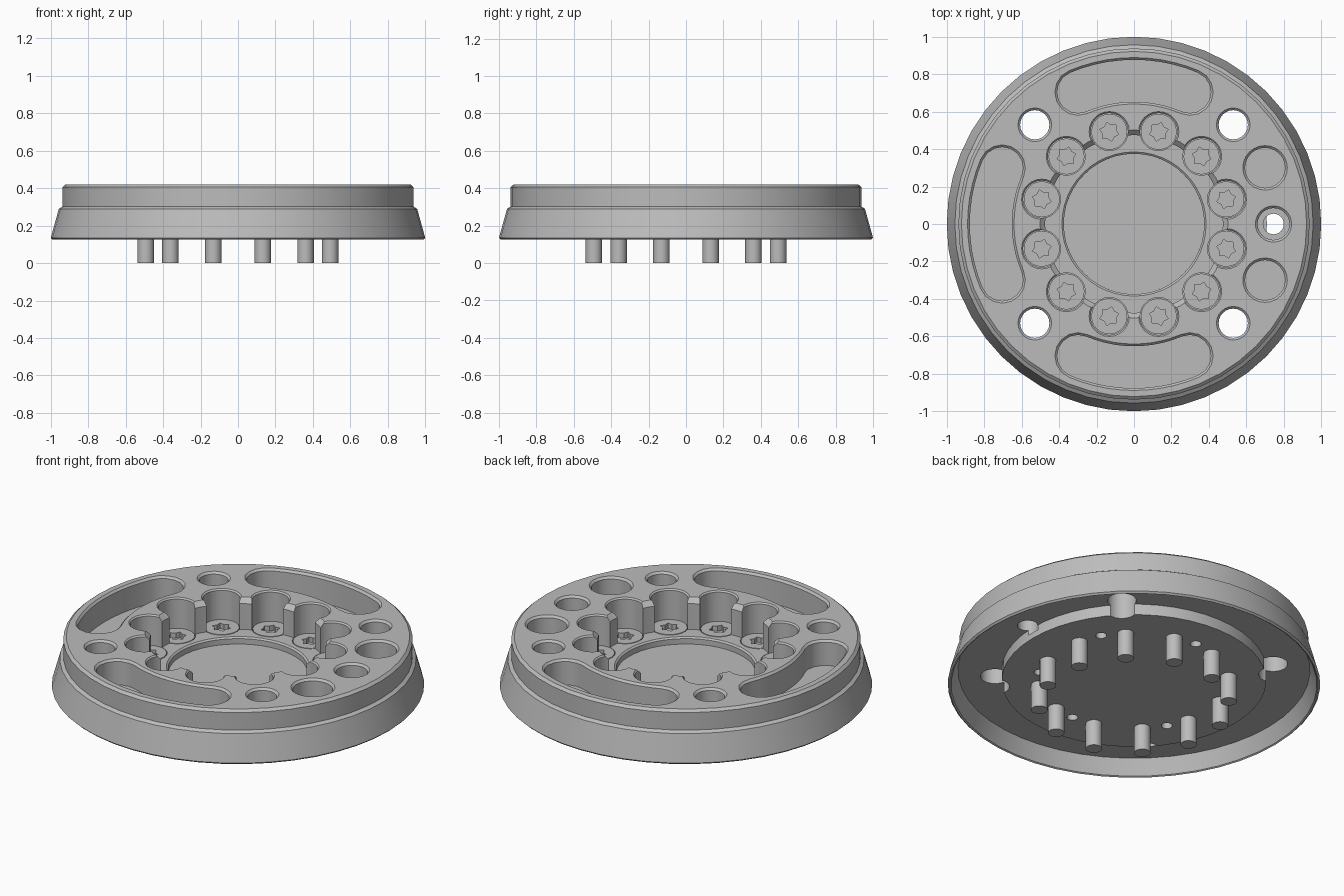
import bpy, bmesh
from math import sin, cos, pi, radians

cube = bpy.data.objects.get("Cube")
if cube:
    bpy.data.objects.remove(cube, do_unlink=True)

GREY = (0.5, 0.5, 0.5, 1)
metal = bpy.data.materials.new("plain_grey")
metal.use_nodes = True
metal.diffuse_color = GREY
metal.node_tree.nodes["Principled BSDF"].inputs["Base Color"].default_value = GREY

TOP = 0.42           # top face height
POCKET = 0.24        # pocket floor height
BOLT_RADIUS = 0.51   # bolt circle


def circle(r, cx=0, cy=0, sides=24):
    return [(cx + r * cos(2 * pi * i / sides), cy + r * sin(2 * pi * i / sides))
            for i in range(sides)]


def arc_slot(half_width, angle, radius=0.765, half_angle=radians(23), steps=10):
    """Outline of a curved slot with round ends."""
    pts = []
    for side in (1, -1):
        for i in range(steps + 1):
            a = angle + side * half_angle * (2 * i / steps - 1)
            r = radius + side * half_width
            pts.append((r * cos(a), r * sin(a)))
        end = angle + side * half_angle
        for i in range(1, 8):
            t = end + pi * i / 8 + (0 if side == 1 else pi)
            pts.append((radius * cos(end) + half_width * cos(t),
                        radius * sin(end) + half_width * sin(t)))
    return pts


def star(r, points=6):
    """Six-lobed drive socket outline."""
    n = points * 2
    return [((r if i % 2 == 0 else r * 0.7) * cos(2 * pi * i / n),
             (r if i % 2 == 0 else r * 0.7) * sin(2 * pi * i / n)) for i in range(n)]


def loft(bm, layers):
    """Close a solid through (outline, z) layers of equal point count."""
    rings = [[bm.verts.new((x, y, z)) for x, y in pts] for pts, z in layers]
    n = len(rings[0])
    for a, b in zip(rings, rings[1:]):
        for i in range(n):
            j = (i + 1) % n
            bm.faces.new((a[i], a[j], b[j], b[i]))
    bm.faces.new(rings[0][::-1])
    bm.faces.new(rings[-1])


def make(name, solids):
    bm = bmesh.new()
    for layers in solids:
        loft(bm, layers)
    bmesh.ops.recalc_face_normals(bm, faces=bm.faces)
    mesh = bpy.data.meshes.new(name)
    bm.to_mesh(mesh)
    bm.free()
    mesh.materials.append(metal)
    ob = bpy.data.objects.new(name, mesh)
    bpy.context.collection.objects.link(ob)
    return ob


def lathe(profile, sides):
    return [(circle(r, sides=sides), z) for r, z in profile]


def sunk(outline, floor, chamfer=0.012):
    """Cutter layers for a recess with a chamfered mouth; outline takes an offset."""
    over = 0.008
    return [(outline(0), floor), (outline(0), TOP - chamfer),
            (outline(chamfer + over), TOP + over)]


def round_hole(r, x, y, floor, chamfer=0.012):
    return sunk(lambda o: circle(r + o, x, y), floor, chamfer)


def cut(target, solids):
    cutter = make("cutter", solids)
    cutter.hide_render = True
    mod = target.modifiers.new("cut", "BOOLEAN")
    mod.operation = "DIFFERENCE"
    mod.solver = "EXACT"
    mod.object = cutter
    bpy.context.view_layer.objects.active = target
    bpy.ops.object.modifier_apply(modifier=mod.name)
    bpy.data.objects.remove(cutter, do_unlink=True)


def smooth(ob, degrees=28):
    bpy.ops.object.select_all(action="DESELECT")
    ob.select_set(True)
    bpy.context.view_layer.objects.active = ob
    bpy.ops.object.shade_smooth_by_angle(angle=radians(degrees))


def polar(r, degrees):
    return r * cos(radians(degrees)), r * sin(radians(degrees))


# Flanged disc with a hollow underside and a central boss
body = make("disc_body", [lathe([
    (0.71, 0.155), (0.71, 0.22), (0.945, 0.22), (0.982, 0.13), (0.99, 0.125),
    (1.0, 0.135), (0.957, 0.29), (0.938, 0.302), (0.938, 0.406), (0.922, TOP)], 48)])

# Central pocket with a chamfered mouth and a shallow round recess
cut(body, [lathe([(0.375, 0.2), (0.375, 0.232), (0.385, POCKET), (0.475, POCKET),
                  (0.475, 0.393), (0.51, 0.428)], 48)])

# Bolt wells around the pocket
bolt_angles = [15 + 30 * i for i in range(12)]
cut(body, [round_hole(0.1, *polar(BOLT_RADIUS, a), 0.205, 0.008) for a in bolt_angles])

# Curved slots, on three sides
cut(body, [sunk(lambda o, a=a: arc_slot(0.112 + o, a), 0.27)
           for a in (pi / 2, pi, 3 * pi / 2)])

# Through holes, round pockets and the counterbore
cut(body, [round_hole(0.078, sx * 0.53, sy * 0.53, 0.1)
           for sx in (1, -1) for sy in (1, -1)]
    + [round_hole(0.107, 0.7, sy * 0.3, 0.3) for sy in (1, -1)]
    + [round_hole(0.085, 0.745, 0, 0.31)])

# Pin hole in the counterbore, and blind holes under the boss
cut(body, [[(circle(0.055, 0.745, 0), 0.19), (circle(0.055, 0.745, 0), 0.34)]])
cut(body, [[(circle(0.03, *polar(0.515, 30 + 60 * i), 16), z) for z in (0.1, 0.225)]
           for i in range(6)])
smooth(body)

# Bolts: flat round head, star socket, plain shank
bolt = make("bolt_1", [lathe([(0.044, 0), (0.044, 0.195), (0.096, 0.195),
                              (0.096, POCKET + 0.001)], 24)])
cut(bolt, [[(star(0.052), 0.21), (star(0.052), 0.3)]])
smooth(bolt)
for i, a in enumerate(bolt_angles):
    ob = bolt
    if i:
        ob = bpy.data.objects.new(f"bolt_{i + 1}", bolt.data)
        bpy.context.collection.objects.link(ob)
    x, y = polar(BOLT_RADIUS, a)
    ob.location = (x, y, 0)
    ob.rotation_euler.z = radians(a)
